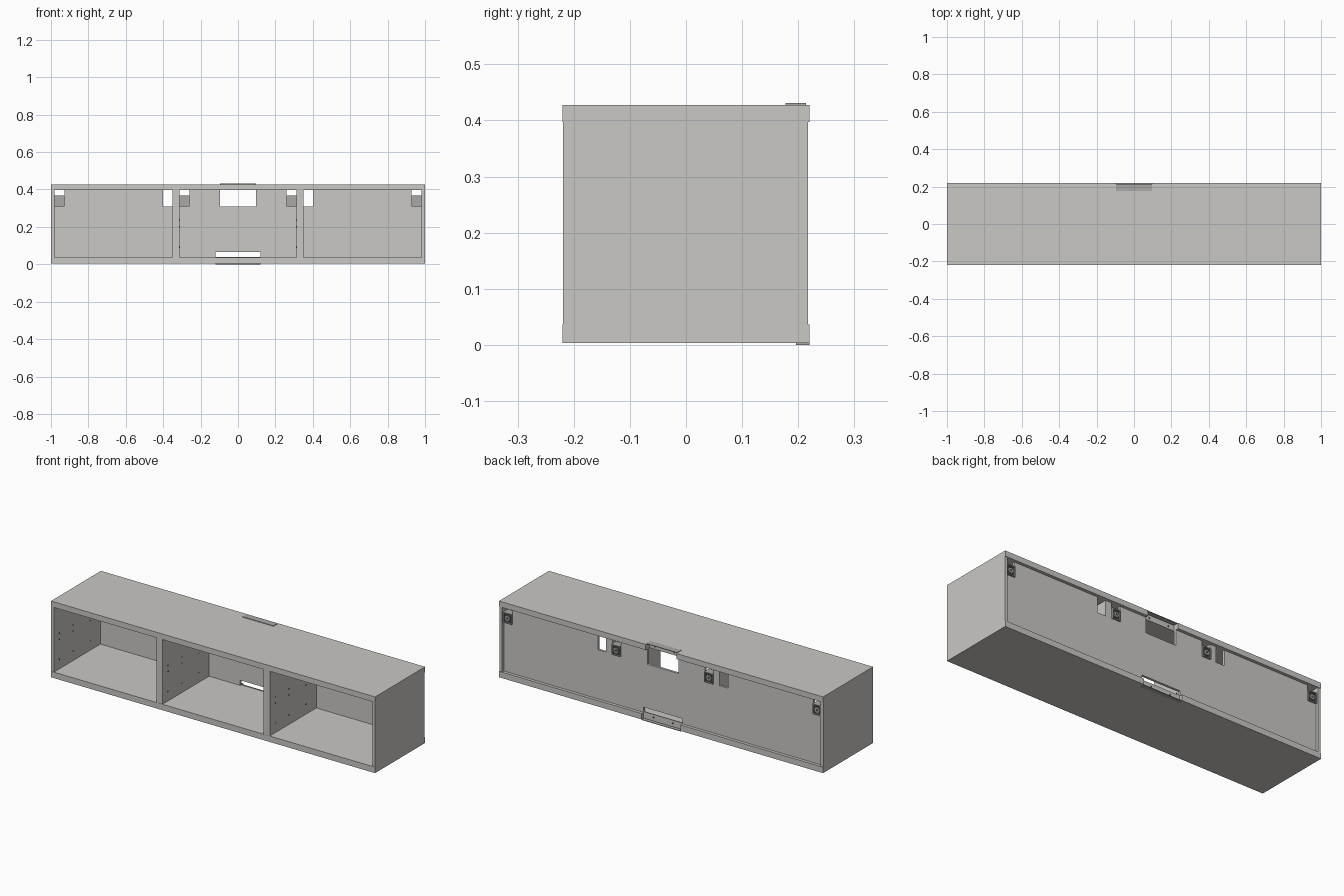
import bpy, bmesh, math
from mathutils import Matrix, Vector

if "Cube" in bpy.data.objects:
    bpy.data.objects.remove(bpy.data.objects["Cube"], do_unlink=True)


def material(name, colour):
    m = bpy.data.materials.new(name)
    m.use_nodes = True
    m.diffuse_color = (*colour, 1)
    m.node_tree.nodes["Principled BSDF"].inputs["Base Color"].default_value = (*colour, 1)
    return m


BOARD = material("warm light grey", (0.59, 0.58, 0.555))
METAL = material("bracket grey", (0.40, 0.395, 0.38))
DARK = material("dark hole grey", (0.06, 0.06, 0.06))


def finish(name, bm, mat):
    bmesh.ops.recalc_face_normals(bm, faces=bm.faces)
    mesh = bpy.data.meshes.new(name)
    bm.to_mesh(mesh)
    bm.free()
    mesh.materials.append(mat)
    ob = bpy.data.objects.new(name, mesh)
    bpy.context.collection.objects.link(ob)
    return ob


def prism(name, outline, lo, hi, mat, upright=False):
    """Extrude an outline: plan (x, y) along z, or upright (x, z) along y."""
    bm = bmesh.new()
    place = (lambda a, b: (a, lo, b)) if upright else (lambda a, b: (a, b, lo))
    face = bm.faces.new([bm.verts.new(place(a, b)) for a, b in outline])
    grown = bmesh.ops.extrude_face_region(bm, geom=[face])["geom"]
    step = Vector((0, hi - lo, 0) if upright else (0, 0, hi - lo))
    bmesh.ops.translate(bm, vec=step, verts=[v for v in grown if isinstance(v, bmesh.types.BMVert)])
    return finish(name, bm, mat)


def box(name, x, y, z, mat=BOARD):
    return prism(name, [(x[0], y[0]), (x[1], y[0]), (x[1], y[1]), (x[0], y[1])], *z, mat)


def disc(name, centre, radius, depth, axis, mat):
    bm = bmesh.new()
    bmesh.ops.create_cone(bm, cap_ends=True, segments=16, radius1=radius, radius2=radius, depth=depth)
    turn = Matrix.Rotation(math.pi / 2, 4, "Y" if axis == "x" else "X")
    bmesh.ops.transform(bm, matrix=Matrix.Translation(centre) @ turn, verts=bm.verts)
    return finish(name, bm, mat)


BACK, FRONT = 0.22, -0.22
FLOOR, CEIL = 0.036, 0.397
SIDE = 0.982
HALF_TOP, HALF_LOW = 0.095, 0.12


def notched_board(name, half, depth, lo, hi):
    prism(name, [(-1, FRONT), (1, FRONT), (1, BACK), (half, BACK), (half, depth),
                 (-half, depth), (-half, BACK), (-1, BACK)], lo, hi, BOARD)


# Top and bottom boards, each with a cable notch at the back
notched_board("top_board", HALF_TOP, 0.185, CEIL, 0.428)
notched_board("bottom_board", HALF_LOW, 0.198, 0.003, FLOOR)

# Back panel with notches along its upper and lower edges
outline = [(-SIDE, FLOOR), (-HALF_LOW, FLOOR), (-HALF_LOW, 0.065),
           (HALF_LOW, 0.065), (HALF_LOW, FLOOR), (SIDE, FLOOR)]
notches = [(SIDE, 0.928), (0.402, 0.26), (HALF_TOP, -HALF_TOP), (-0.26, -0.402), (-0.928, -SIDE)]
for right, left in notches:
    outline += [(right, CEIL), (right, 0.31), (left, 0.31), (left, CEIL)]
clean = [p for p in outline if p not in ((SIDE, CEIL), (-SIDE, CEIL))]
prism("back_panel", clean, 0.19, 0.203, BOARD, upright=True)

# Cable cover plates: flat strip over the notch, flange on its inner wall
box("top_cover_plate", (-HALF_TOP, HALF_TOP), (0.177, 0.214), (0.428, 0.431), METAL)
box("top_cover_flange", (-HALF_TOP, HALF_TOP), (0.185, 0.188), (CEIL, 0.428), BOARD)
box("bottom_cover_plate", (-HALF_LOW, HALF_LOW), (0.196, BACK), (0, 0.003), METAL)
box("bottom_cover_flange", (-HALF_LOW, HALF_LOW), (0.198, 0.201), (0.003, 0.04), BOARD)
for x in (-0.06, 0.06):
    disc("top_flange_screw", (x, 0.188, 0.412), 0.005, 0.002, "y", DARK)
    disc("bottom_flange_screw", (x, 0.201, 0.022), 0.005, 0.002, "y", DARK)

for s, hand in ((1, "left"), (-1, "right")):
    def span(a, b):
        return tuple(sorted((s * a, s * b)))

    # Upright boards
    box(hand + "_side", span(SIDE, 1), (-0.219, 0.217), (FLOOR, CEIL))
    box(hand + "_divider", span(0.312, 0.35), (-0.219, 0.203), (FLOOR, CEIL))

    # Wall hanger brackets beside each upright
    for label, inner, outer in (("outer", 0.928, SIDE), ("inner", 0.26, 0.312)):
        name = f"{hand}_{label}_bracket"
        mid = s * (inner + outer) / 2
        box(name, span(inner, outer), (0.17, 0.204), (0.31, 0.368), METAL)
        for edge in (inner, outer - 0.006):
            box(name + "_cheek", span(edge, edge + 0.006), (0.204, 0.212), (0.31, 0.368), METAL)
        for z in (0.31, 0.362):
            box(name + "_rim", span(inner + 0.006, outer - 0.006), (0.204, 0.212), (z, z + 0.006), METAL)
        box(name + "_recess", span(inner + 0.006, outer - 0.006), (0.204, 0.205), (0.316, 0.362), DARK)
        disc(name + "_boss", (mid, 0.207, 0.339), 0.015, 0.006, "y", METAL)
        disc(name + "_hole", (mid, 0.21, 0.339), 0.007, 0.001, "y", DARK)

    # Shelf and hinge holes on the upright faces
    for x in (SIDE, 0.312, 0.35):
        for y in (-0.17, -0.05, 0.1):
            for z in (0.09, 0.2, 0.235):
                disc(hand + "_pin_hole", (s * x, y, z), 0.004, 0.002, "x", DARK)
